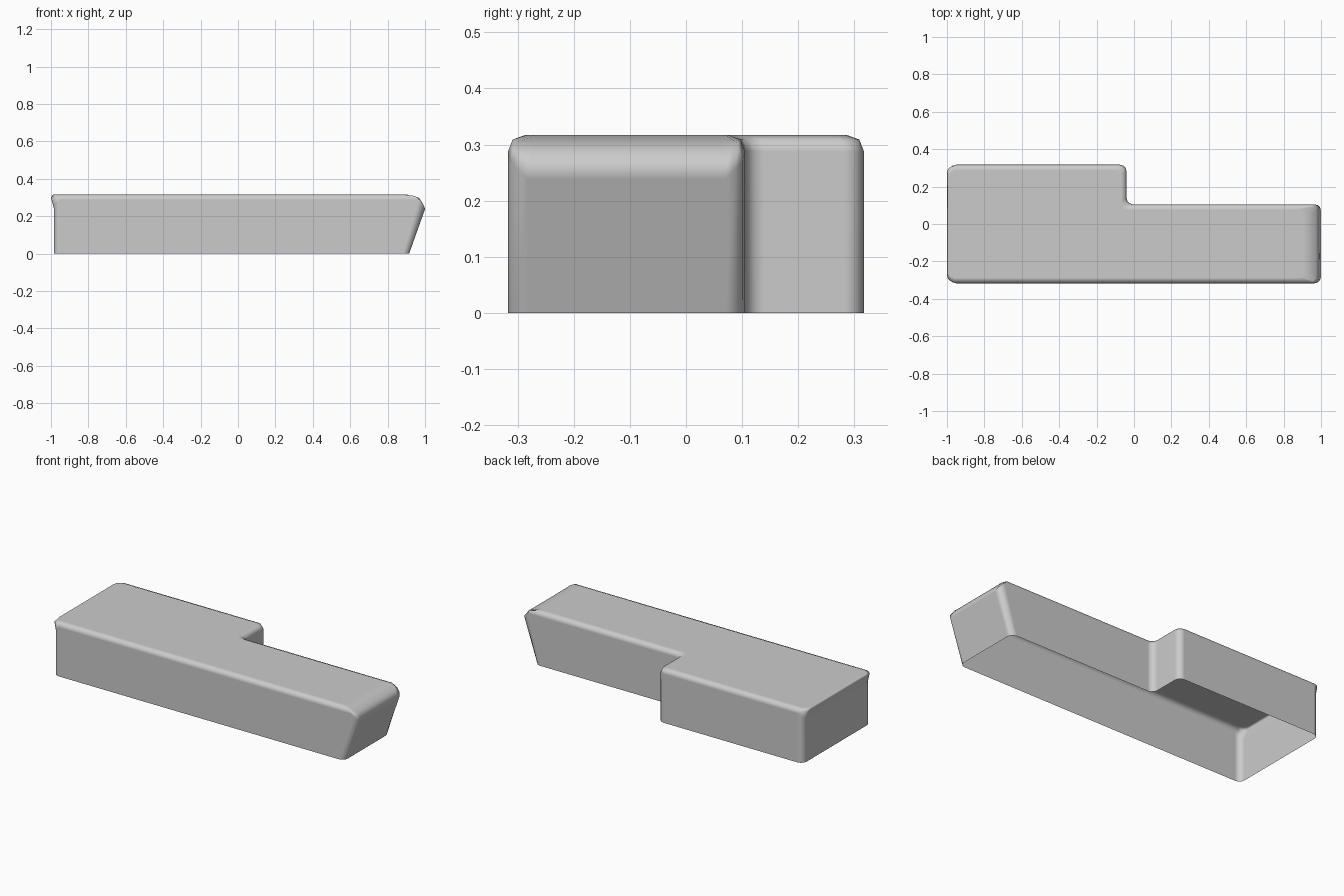
import bpy, bmesh, math
from mathutils import Vector

if "Cube" in bpy.data.objects:
    bpy.data.objects.remove(bpy.data.objects["Cube"])

R, SEG = 0.035, 3          # plan corner rounding

# Levels from floor to top:
# (side z, side inset, left x, left z, right x, right z)
LEVELS = [
    (0.0,   0.0,   -0.985, 0.0,   0.915, 0.0),
    (0.288, 0.0,   -0.985, 0.245, 1.0,   0.238),
    (0.309, 0.008, -1.0,   0.300, 0.974, 0.290),
    (0.317, 0.030, -0.988, 0.317, 0.900, 0.317),
]


def ring(side_z, i, lx, lz, rx, rz):
    """Rounded L-shaped outline at one level."""
    y0, y1, y2, xs = -0.317 + i, 0.105 - i, 0.317 - i, -0.04 - i
    corners = [(lx, y0), (rx, y0), (rx, y1), (xs, y1), (xs, y2), (lx, y2)]
    # height of the outline edge leaving each corner
    edge_z = [side_z, rz, side_z, side_z, side_z, lz]
    pts = []
    for k, c in enumerate(corners):
        c = Vector(c)
        a = (Vector(corners[k - 1]) - c).normalized()
        b = (Vector(corners[(k + 1) % 6]) - c).normalized()
        center = c + (a + b) * R
        for s in range(SEG + 1):
            t = s / SEG
            ang = t * math.pi / 2
            p = center - b * R * math.cos(ang) - a * R * math.sin(ang)
            z = edge_z[k - 1] * (1 - t) + edge_z[k] * t
            pts.append((p.x, p.y, z))
    return pts


# Shell with open underside: stacked outlines and a top cap
bm = bmesh.new()
rings = [[bm.verts.new(p) for p in ring(*lv)] for lv in LEVELS]
for lo, hi in zip(rings, rings[1:]):
    n = len(lo)
    for k in range(n):
        m = (k + 1) % n
        bm.faces.new((lo[k], lo[m], hi[m], hi[k]))
bm.faces.new(rings[-1])
bm.normal_update()

mesh = bpy.data.meshes.new("counter_shell")
bm.to_mesh(mesh)
bm.free()
shell = bpy.data.objects.new("counter_shell", mesh)
bpy.context.collection.objects.link(shell)

# Smooth rounded edges, flat large faces
bpy.context.view_layer.objects.active = shell
shell.select_set(True)
bpy.ops.object.shade_smooth()
wn = shell.modifiers.new("weighted_normals", 'WEIGHTED_NORMAL')
wn.weight = 100
